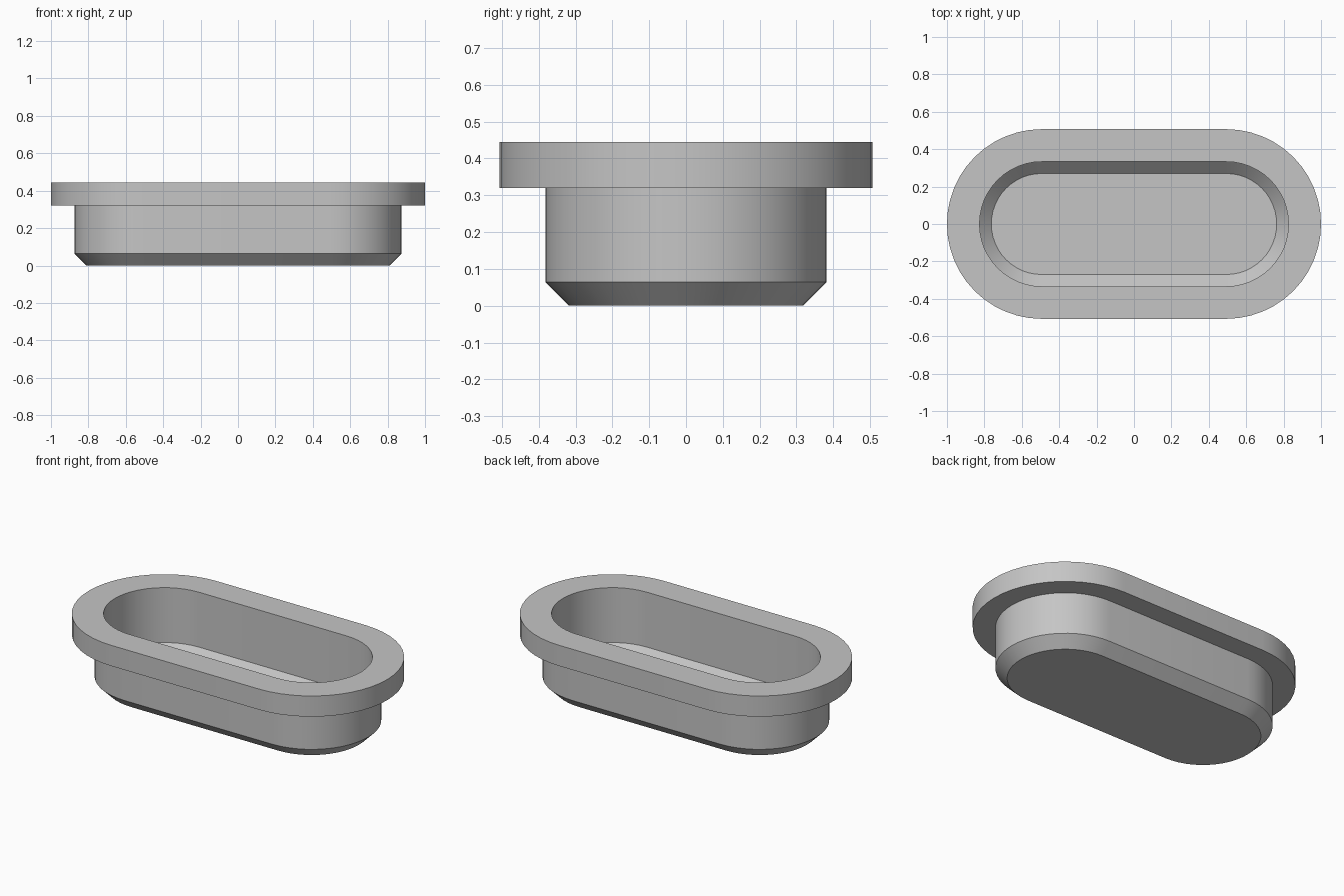
import bpy, bmesh, math

cube = bpy.data.objects.get("Cube")
if cube:
    bpy.data.objects.remove(cube, do_unlink=True)

HALF_STRAIGHT = 0.493   # half length of the straight sides
SEGMENTS = 24           # facets on each rounded end


def slot_ring(bm, radius, z):
    """Closed slot-shaped loop of vertices, counter-clockwise from above."""
    ring = []
    for side in (1, -1):
        for i in range(SEGMENTS + 1):
            a = math.pi * (i / SEGMENTS - 0.5)
            ring.append(bm.verts.new((side * (HALF_STRAIGHT + radius * math.cos(a)),
                                      side * radius * math.sin(a), z)))
    return ring


def loft(name, profile, material):
    """Skin slot rings given as (radius, height) and cap both ends."""
    bm = bmesh.new()
    rings = [slot_ring(bm, r, z) for r, z in profile]
    for low, high in zip(rings, rings[1:]):
        for i in range(len(low)):
            j = (i + 1) % len(low)
            bm.faces.new((low[i], low[j], high[j], high[i]))
    bm.faces.new(rings[0][::-1])
    bm.faces.new(rings[-1])
    mesh = bpy.data.meshes.new(name)
    bm.to_mesh(mesh)
    bm.free()
    mesh.materials.append(material)
    obj = bpy.data.objects.new(name, mesh)
    bpy.context.collection.objects.link(obj)
    return obj


grey = bpy.data.materials.new("plain grey")
grey.use_nodes = True
colour = (0.56, 0.56, 0.56, 1)
grey.diffuse_color = colour
grey.node_tree.nodes["Principled BSDF"].inputs["Base Color"].default_value = colour

# Outer chamfer, body, flange, then down the inner wall to the floor
plug = loft("flanged_slot_plug", [
    (0.318, 0.0), (0.382, 0.064), (0.382, 0.32), (0.507, 0.32),
    (0.507, 0.445), (0.333, 0.445), (0.333, 0.113), (0.27, 0.05),
], grey)

# Smooth rounded ends with crisp rims
bpy.ops.object.select_all(action="DESELECT")
plug.select_set(True)
bpy.context.view_layer.objects.active = plug
bpy.ops.object.shade_smooth_by_angle(angle=math.radians(30))
